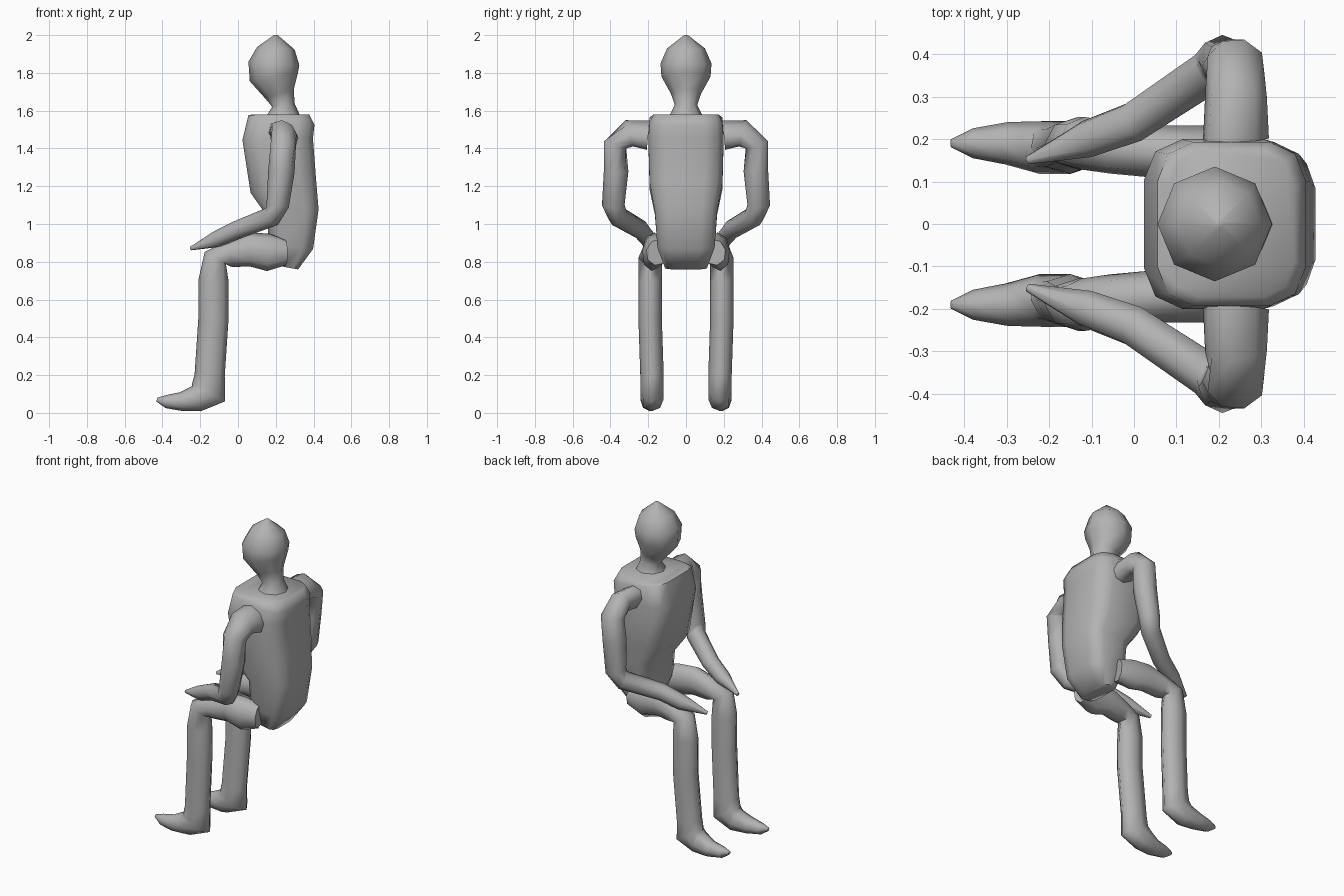
import bpy, bmesh, math
from mathutils import Vector

cube = bpy.data.objects.get("Cube")
if cube:
    bpy.data.objects.remove(cube)

grey_value = (0.45, 0.45, 0.45, 1)
grey = bpy.data.materials.new("plain grey")
grey.use_nodes = True
grey.diffuse_color = grey_value
grey.node_tree.nodes["Principled BSDF"].inputs["Base Color"].default_value = grey_value


def oval_section():
    """Eight-sided round cross-section."""
    angles = [math.tau * i / 8 for i in range(8)]
    return [(math.cos(a), math.sin(a)) for a in angles]


def boxy_section():
    """Twelve-sided cross-section with rounded corners."""
    angles = [math.tau * (i + 0.5) / 12 for i in range(12)]
    return [(math.copysign(math.sqrt(abs(math.cos(a))), math.cos(a)),
             math.copysign(math.sqrt(abs(math.sin(a))), math.sin(a))) for a in angles]


def loft(name, landmarks, section, width_rule, side=1):
    """Skin a body part through landmarks, each a centre and a radius in depth."""
    joints = list(landmarks.values())
    centres = [Vector((x, side * y, z)) for x, y, z, radius in joints]
    bm = bmesh.new()
    loops = []
    for i, centre in enumerate(centres):
        # Each ring is mitred square to the path on both sides of it
        before = centres[max(i - 1, 0)]
        after = centres[min(i + 1, len(centres) - 1)]
        along = (after - before).normalized()
        rearward = Vector((1, 0, -1))
        depth = (rearward - along * rearward.dot(along)).normalized()
        across = along.cross(depth)
        radius = joints[i][-1]
        width = width_rule(radius)
        loops.append([bm.verts.new(centre + depth * radius * u + across * width * v)
                      for u, v in section])
    count = len(section)
    for lower, upper in zip(loops, loops[1:]):
        for k in range(count):
            following = (k + 1) % count
            bm.faces.new((lower[k], lower[following], upper[following], upper[k]))
    bm.faces.new(loops[0])
    bm.faces.new(loops[-1])
    bmesh.ops.recalc_face_normals(bm, faces=bm.faces)
    mesh = bpy.data.meshes.new(name)
    bm.to_mesh(mesh)
    bm.free()
    mesh.materials.append(grey)
    part = bpy.data.objects.new(name, mesh)
    bpy.context.collection.objects.link(part)
    bpy.ops.object.select_all(action='DESELECT')
    part.select_set(True)
    bpy.context.view_layer.objects.active = part
    bpy.ops.object.shade_smooth_by_angle(angle=math.radians(65))


# Torso, from seat to shoulders
torso = {
    "seat": (.26, 0, .77, .06),
    "hips": (.28, 0, .88, .12),
    "belly": (.29, 0, 1.06, .14),
    "ribs": (.24, 0, 1.2, .18),
    "chest": (.21, 0, 1.45, .19),
    "shoulders": (.23, 0, 1.55, .18),
    "collar": (.23, 0, 1.58, .15),
}
loft("torso", torso, boxy_section(), lambda radius: 0.07 + 0.7 * radius)

# Neck and head
head = {
    "neck_base": (.24, 0, 1.57, .09),
    "neck": (.24, 0, 1.63, .06),
    "jaw": (.22, 0, 1.69, .08),
    "cheeks": (.19, 0, 1.78, .13),
    "temples": (.19, 0, 1.85, .135),
    "brow": (.2, 0, 1.93, .1),
    "crown": (.2, 0, 2, .01),
}
loft("head", head, oval_section(), lambda radius: radius)

# Arm resting forward on the thigh
arm = {
    "armpit": (.24, .2, 1.47, .09),
    "shoulder": (.24, .3, 1.48, .08),
    "deltoid": (.24, .375, 1.42, .07),
    "biceps": (.23, .37, 1.28, .07),
    "elbow": (.21, .385, 1.1, .06),
    "elbow_bend": (.18, .36, 1.04, .055),
    "wrist": (0, .24, .97, .05),
    "palm": (-.11, .2, .92, .045),
    "fingertips": (-.25, .15, .87, .01),
}

# Leg bent at the knee, with the foot pointing forward
leg = {
    "hip": (.25, .15, .85, .07),
    "buttock": (.16, .17, .85, .1),
    "thigh": (.06, .17, .865, .09),
    "lower_thigh": (-.05, .18, .84, .07),
    "knee": (-.12, .19, .82, .065),
    "shin": (-.13, .19, .7, .08),
    "calf": (-.13, .19, .5, .08),
    "ankle": (-.15, .18, .2, .08),
    "heel": (-.155, .18, .11, .1),
    "instep": (-.22, .18, .075, .07),
    "ball": (-.3, .19, .06, .05),
    "toes": (-.38, .19, .06, .035),
    "toe_tip": (-.43, .19, .07, .01),
}

for label, side in (("left", -1), ("right", 1)):
    loft(label + "_arm", arm, oval_section(), lambda radius: min(radius, 0.065), side)
    loft(label + "_leg", leg, oval_section(), lambda radius: min(radius, 0.062), side)
